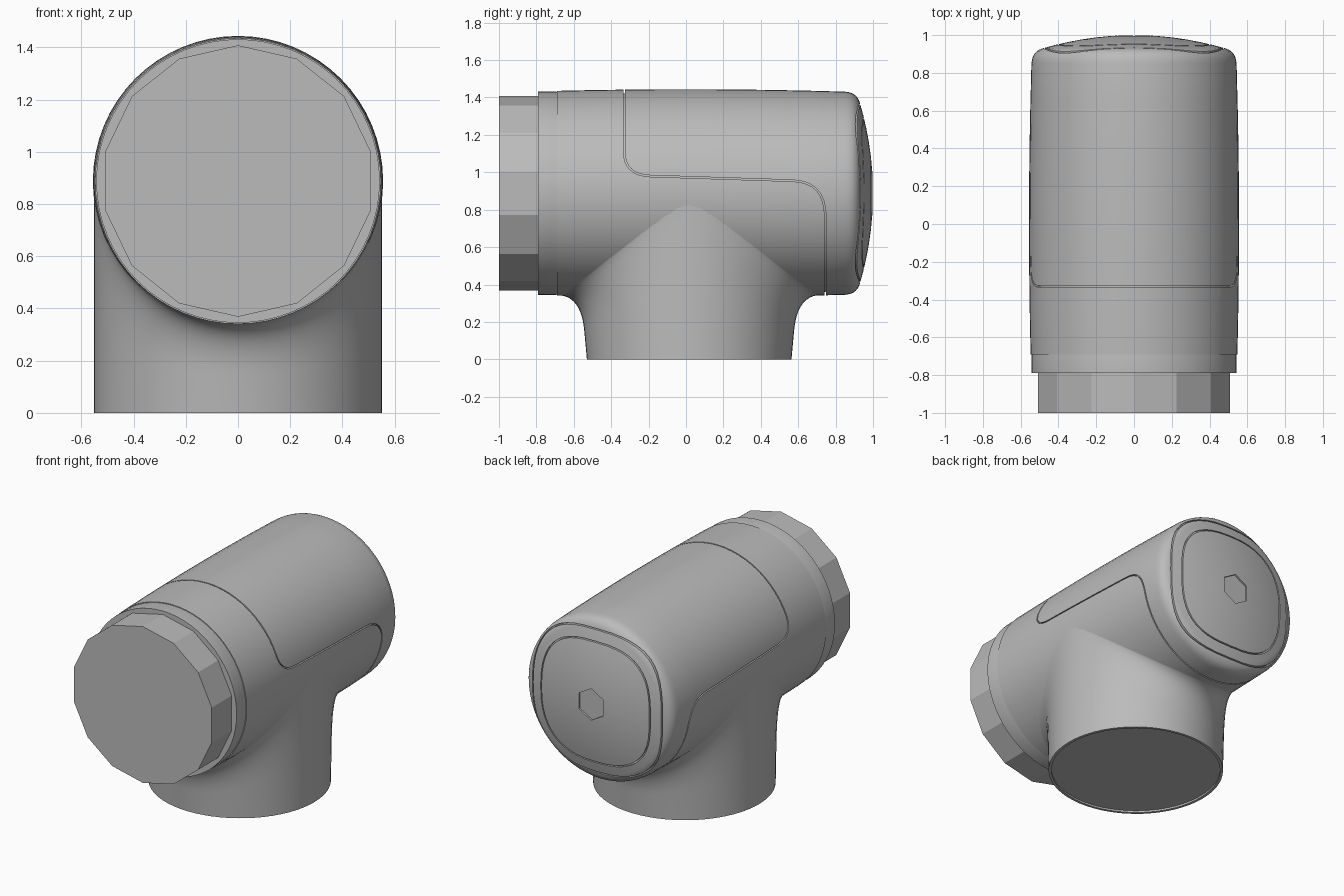
import bpy
import bmesh
from math import sin, cos, pi, sqrt, copysign, radians
from mathutils import Vector

if "Cube" in bpy.data.objects:
    bpy.data.objects.remove(bpy.data.objects["Cube"], do_unlink=True)

AXIS_Z = 0.888      # height of the barrel axis
STEM_Y = 0.017      # centre of the downward stem
GAP = 0.004         # half width of the seams

grey = bpy.data.materials.new("plain grey")
grey.use_nodes = True
GREY = (0.5, 0.5, 0.5, 1)
grey.diffuse_color = GREY
grey.node_tree.nodes["Principled BSDF"].inputs["Base Color"].default_value = GREY


def loft(name, rings, closed=False):
    """Skin a list of equal rings; cap the ends unless the rings form a loop."""
    bm = bmesh.new()
    loops = [[bm.verts.new(p) for p in ring] for ring in rings]
    pairs = list(zip(loops, loops[1:]))
    if closed:
        pairs.append((loops[-1], loops[0]))
    else:
        bm.faces.new(loops[0])
        bm.faces.new(loops[-1])
    n = len(loops[0])
    for a, b in pairs:
        for i in range(n):
            j = (i + 1) % n
            bm.faces.new((a[i], a[j], b[j], b[i]))
    bmesh.ops.recalc_face_normals(bm, faces=bm.faces)
    mesh = bpy.data.meshes.new(name)
    bm.to_mesh(mesh)
    bm.free()
    mesh.materials.append(grey)
    obj = bpy.data.objects.new(name, mesh)
    bpy.context.collection.objects.link(obj)
    return obj


def ring(r, y, n=64, power=2.0, turn=0.0):
    """Circle or rounded square around the barrel axis."""
    pts = []
    for i in range(n):
        a = 2 * pi * i / n + turn
        c, s = [copysign(abs(v) ** (2 / power), v) for v in (cos(a), sin(a))]
        pts.append((r * c, y, AXIS_Z + r * s))
    return pts


def lathe(name, profile, n=64, turn=0.0):
    return loft(name, [ring(r, y, n, turn=turn) for r, y in profile])


def activate(obj):
    bpy.ops.object.select_all(action='DESELECT')
    obj.select_set(True)
    bpy.context.view_layer.objects.active = obj


def smooth(obj, angle=30):
    activate(obj)
    bpy.ops.object.shade_smooth_by_angle(angle=radians(angle))


def cut(obj, cutter):
    activate(obj)
    mod = obj.modifiers.new("cut", 'BOOLEAN')
    mod.operation = 'DIFFERENCE'
    mod.solver = 'EXACT'
    mod.object = cutter
    bpy.ops.object.modifier_apply(modifier=mod.name)
    bpy.data.objects.remove(cutter, do_unlink=True)


def bezier(a, b, c, steps):
    a, b, c = Vector(a), Vector(b), Vector(c)
    return [a * (1 - t) ** 2 + b * 2 * t * (1 - t) + c * t * t
            for t in [k / steps for k in range(steps + 1)]]


def barrel_radius(y):
    return 0.556 - 0.018 * y * y


# Barrel: slightly bulged tube, rounded shoulder, domed back
profile = [(barrel_radius(y), y) for y in [-0.69 + 0.1925 * k for k in range(9)]]
profile += [tuple(p) for p in bezier((0.54, 0.87), (0.53, 0.92), (0.475, 0.932), 7)]
profile += [(r, 1.0 - 0.3 * r * r) for r in (0.42, 0.35, 0.28, 0.2, 0.12, 0.05)]
barrel = lathe("barrel", profile)

# Cover seam: over the top, along the flanks and down behind the stem
path = [Vector((-0.33, 1.6)), Vector((-0.33, 1.2))]
path += bezier((-0.33, 1.11), (-0.33, 0.985), (-0.19, 0.98), 8)
path += bezier((0.57, 0.955), (0.745, 0.95), (0.745, 0.76), 8)
path += [Vector((0.745, 0.2))]
slots = []
for i, p in enumerate(path):
    d = (path[min(i + 1, len(path) - 1)] - path[max(i - 1, 0)]).normalized()
    off = Vector((-d.y, d.x)) * GAP
    a, b = p + off, p - off
    slots.append([(x, q.x, q.y) for x, q in ((-0.7, a), (0.7, a), (0.7, b), (-0.7, b))])
cut(barrel, loft("seam_cutter", slots))

# Two rounded-square grooves and a hexagonal recess on the domed back
for r, depth in ((0.475, 0.89), (0.40, 0.93)):
    corners = ((r - GAP, depth), (r + GAP, depth), (r + GAP, 1.1), (r - GAP, 1.1))
    cut(barrel, loft("groove_cutter", [ring(q, y, 48, 2.7) for q, y in corners], True))
cut(barrel, loft("hex_cutter", [ring(0.105, y, 6, turn=pi / 2) for y in (0.985, 1.1)]))
smooth(barrel)

# Core that closes the seams from inside
smooth(lathe("inner_core", [(0.525, -0.66), (0.535, -0.3), (0.535, 0.3), (0.525, 0.84)]))

# Stem: straight foot flaring into the underside of the barrel
N = 64
columns = []
for i in range(N):
    c, s = cos(2 * pi * i / N), sin(2 * pi * i / N)
    x = 0.552 * c

    def at(half_y, z, k=1.0):
        return Vector((x * k, STEM_Y + half_y * s, z))

    def under(half_y):
        r = barrel_radius(STEM_Y + half_y * s) - 0.002
        return AXIS_Z - sqrt(max(r * r - x * x, 0))

    z0 = under(0.57)
    start = at(0.56, z0 * 0.42)
    column = [at(0.53, 0.012, 0.965), at(0.53, 0, 0.965), at(0.547, 0)]
    column += bezier(start, at(0.575, z0), at(0.70, under(0.70)), 12)
    column += [at(0.64, AXIS_Z, 0.9)]
    columns.append(column)
smooth(loft("stem", list(zip(*columns))), 40)

# Front collar and faceted spigot
smooth(lathe("front_collar", [(0.535, -0.65), (0.543, -0.694), (0.543, -0.79)]))
smooth(lathe("front_spigot", [(0.52, -0.75), (0.52, -1.0)], 14, pi / 14), 20)
